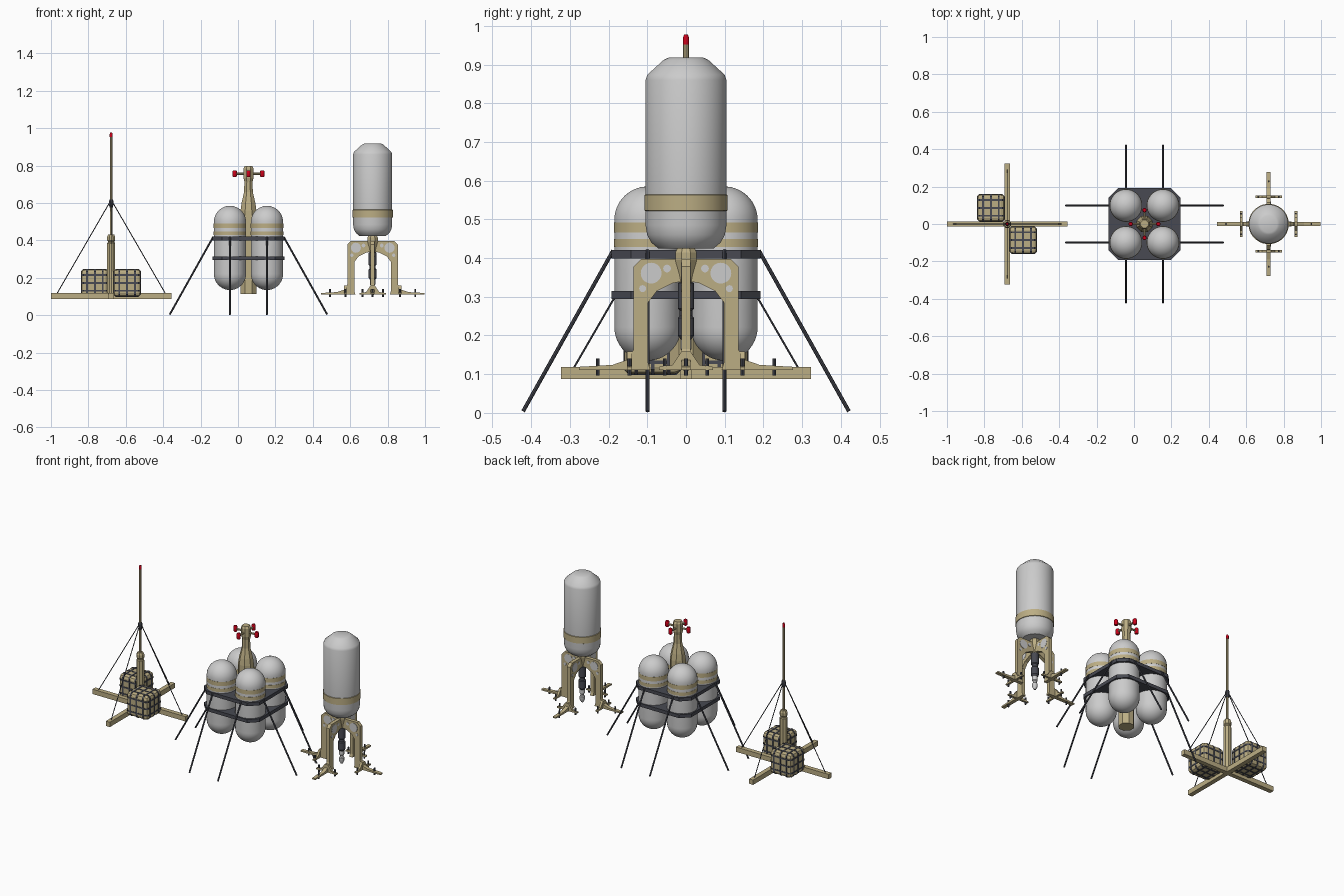
import bpy, bmesh, math
from mathutils import Matrix, Vector

if "Cube" in bpy.data.objects:
    bpy.data.objects.remove(bpy.data.objects["Cube"])


def colour(name, rgb):
    m = bpy.data.materials.new(name)
    m.diffuse_color = (*rgb, 1)
    m.use_nodes = True
    m.node_tree.nodes["Principled BSDF"].inputs["Base Color"].default_value = m.diffuse_color
    return m


TAN = colour("tan", (0.50, 0.42, 0.23))
DARK = colour("dark", (0.065, 0.068, 0.085))
RED = colour("red", (0.6, 0.0, 0.01))


def finish(name, bm, mat=None, matrix=None, smooth=False):
    if matrix is not None:
        bmesh.ops.transform(bm, matrix=matrix, verts=bm.verts)
    bmesh.ops.recalc_face_normals(bm, faces=bm.faces)
    me = bpy.data.meshes.new(name)
    bm.to_mesh(me)
    bm.free()
    if smooth:
        me.shade_smooth()
        me.set_sharp_from_angle(angle=math.radians(32))
    if mat:
        me.materials.append(mat)
    ob = bpy.data.objects.new(name, me)
    bpy.context.collection.objects.link(ob)
    return ob


def lathe(name, profile, x, y, n=32, mat=None, smooth=True):
    """Turned solid from (radius, z) points, capped at both ends."""
    bm = bmesh.new()
    rings = []
    for r, z in profile:
        rings.append([bm.verts.new((r * math.cos(a), r * math.sin(a), z))
                      for a in [(i + 0.5) * math.tau / n for i in range(n)]])
    for lo, hi in zip(rings, rings[1:]):
        for i in range(n):
            j = (i + 1) % n
            bm.faces.new((lo[i], lo[j], hi[j], hi[i]))
    bm.faces.new(rings[0])
    bm.faces.new(rings[-1])
    return finish(name, bm, mat, Matrix.Translation((x, y, 0)), smooth)


def rod(name, a, b, r, mat=None, n=8):
    a, b = Vector(a), Vector(b)
    d = b - a
    bm = bmesh.new()
    bmesh.ops.create_cone(bm, cap_ends=True, segments=n, radius1=r, radius2=r, depth=d.length)
    m = Matrix.Translation((a + b) / 2) @ d.to_track_quat('Z', 'Y').to_matrix().to_4x4()
    return finish(name, bm, mat, m, n > 8)


def prism(name, pts, depth, matrix, mat=None):
    """Outline in local x, y extruded along local z, centred."""
    bm = bmesh.new()
    f = bm.faces.new([bm.verts.new((u, v, -depth / 2)) for u, v in pts])
    ext = bmesh.ops.extrude_face_region(bm, geom=[f])
    vs = [e for e in ext["geom"] if isinstance(e, bmesh.types.BMVert)]
    bmesh.ops.translate(bm, verts=vs, vec=(0, 0, depth))
    return finish(name, bm, mat, matrix)


def box(name, centre, size, mat=None, bevel=0):
    bm = bmesh.new()
    bmesh.ops.create_cube(bm, size=1, matrix=Matrix.Diagonal((*size, 1)))
    if bevel:
        bmesh.ops.bevel(bm, geom=bm.edges[:], offset=bevel, segments=2, profile=0.5, affect='EDGES')
    return finish(name, bm, mat, Matrix.Translation(centre))


def chamfered(h, c):
    k = h - c
    return [(h, -k), (h, k), (k, h), (-k, h), (-h, k), (-h, -k), (-k, -h), (k, -h)]


SIDES = [(1, 0), (0, 1), (-1, 0), (0, -1)]

# ---- Left station: crossed beams, mast, stay cables and netted crates
LX = -0.678
box("base_beam_x", (LX, 0, 0.103), (0.645, 0.028, 0.03), TAN)
box("base_beam_y", (LX, 0, 0.103), (0.028, 0.645, 0.0304), TAN)
lathe("mast_lower", [(0.023, 0.115), (0.023, 0.385), (0.019, 0.39), (0.019, 0.395),
                     (0.023, 0.40), (0.023, 0.42), (0.017, 0.432)], LX, 0, 8, TAN, False)
rod("mast_upper", (LX, 0, 0.43), (LX, 0, 0.955), 0.0075, TAN)
lathe("mast_beacon", [(0.008, 0.952), (0.008, 0.97), (0.005, 0.977)], LX, 0, 12, RED)
lathe("stay_collar", [(0.009, 0.575), (0.013, 0.59), (0.013, 0.61), (0.009, 0.62)], LX, 0, 8, DARK, False)
for dx, dy in SIDES:
    rod("stay_cable", (LX + dx * 0.01, dy * 0.01, 0.60), (LX + dx * 0.29, dy * 0.29, 0.116), 0.0025, DARK, 6)

for cx, cy in ((-0.765, 0.086), (-0.593, -0.086)):
    c, s = Vector((cx, cy, 0.173)), 0.146
    box("crate", c, (s, s, s), TAN, 0.018)
    turns = [Matrix.Identity(4), Matrix.Rotation(math.pi / 2, 4, 'X'), Matrix.Rotation(math.pi / 2, 4, 'Y')]
    for turn in turns:
        for k in (-0.042, 0, 0.042):
            m = Matrix.Translation(c) @ turn @ Matrix.Translation((0, 0, k))
            prism("crate_strap", chamfered(s / 2 + 0.002, 0.014), 0.009, m, DARK)

# ---- Middle station: four capsule tanks round a column, two plates, eight legs
MX, TO, TR = 0.056, 0.099, 0.0865
Z0, Z1 = 0.135, 0.585
arc = [math.radians(a) for a in range(2, 91, 8)]
capsule = [(TR * math.sin(a), Z0 + TR - TR * math.cos(a)) for a in arc]
capsule += [(TR * math.sin(a), Z1 - TR + TR * math.cos(a)) for a in reversed(arc)]
for sx in (-1, 1):
    for sy in (-1, 1):
        x, y = MX + sx * TO, sy * TO
        lathe("tank", capsule, x, y)
        for lo, hi in ((0.428, 0.449), (0.466, 0.492)):
            lathe("tank_stripe", [(TR + 0.001, lo), (TR + 0.001, hi)], x, y, 32, TAN)
for z in (0.305, 0.41):
    prism("tank_plate", chamfered(0.192, 0.05), 0.021, Matrix.Translation((MX, 0, z)), DARK)
lathe("column", [(0.046, 0.115), (0.046, 0.56), (0.040, 0.60), (0.025, 0.66), (0.024, 0.715),
                 (0.029, 0.735), (0.029, 0.785), (0.022, 0.797)], MX, 0, 8, TAN, False)
for dx, dy in SIDES:
    rod("thruster_arm", (MX, 0, 0.757), (MX + dx * 0.07, dy * 0.07, 0.757), 0.006, TAN)
    lathe("thruster", [(0.009, 0.739), (0.012, 0.744), (0.012, 0.770), (0.009, 0.775)],
          MX + dx * 0.074, dy * 0.074, 12, RED)
    for s in (-TO, TO):
        top = (MX + dx * 0.188 - dy * s, dy * 0.188 + dx * s, 0.42)
        foot = (MX + dx * 0.421 - dy * s, dy * 0.421 + dx * s, 0.004)
        rod("support_leg", top, foot, 0.005, DARK)

# ---- Right station: tank on four bracket legs with a central drill
RX = 0.72
lathe("main_tank", [(0.072, 0.425), (0.090, 0.44), (0.101, 0.46), (0.105, 0.485), (0.105, 0.86),
                    (0.100, 0.874), (0.058, 0.912), (0.045, 0.918)], RX, 0)
lathe("main_tank_band", [(0.104, 0.521), (0.108, 0.523), (0.108, 0.563), (0.104, 0.565)], RX, 0, 32, TAN)
lathe("hub", [(0.018, 0.335), (0.022, 0.36), (0.030, 0.395), (0.030, 0.415), (0.022, 0.43)],
      RX, 0, 8, TAN, False)
lathe("drill_body", [(0.014, 0.34), (0.022, 0.335), (0.022, 0.27), (0.017, 0.265), (0.017, 0.25),
                     (0.022, 0.245), (0.022, 0.20), (0.015, 0.19)], RX, 0, 12, DARK)
lathe("drill_bit", [(0.015, 0.195), (0.015, 0.165), (0.011, 0.16), (0.011, 0.15), (0.015, 0.145),
                    (0.015, 0.125), (0.006, 0.108)], RX, 0, 12)

leg = [(0.01, 0.398), (0.115, 0.398), (0.135, 0.378), (0.135, 0.165), (0.15, 0.138), (0.19, 0.124),
       (0.277, 0.119), (0.277, 0.111), (0.092, 0.111), (0.098, 0.13), (0.098, 0.285),
       (0.075, 0.315), (0.035, 0.335), (0.01, 0.34)]
fin = [(-0.07, 0.111), (0.07, 0.111), (0.07, 0.119), (0.035, 0.124), (0.012, 0.158),
       (-0.012, 0.158), (-0.035, 0.124), (-0.07, 0.119)]
upright = Matrix.Rotation(math.pi / 2, 4, 'X')
for i in range(4):
    place = Matrix.Translation((RX, 0, 0)) @ Matrix.Rotation(i * math.pi / 2, 4, 'Z')
    prism("bracket_leg", leg, 0.022, place @ upright, TAN)
    side = Matrix.Translation((0.146, 0, 0)) @ Matrix.Rotation(math.pi / 2, 4, 'Z') @ upright
    prism("foot_crossbar", fin, 0.014, place @ side, TAN)
    for r, z, rad in ((0.09, 0.361, 0.027), (0.049, 0.373, 0.010), (0.112, 0.321, 0.009)):
        rod("bracket_disc", place @ Vector((r, -0.0125, z)), place @ Vector((r, 0.0125, z)), rad, None, 20)
    # ground anchors through the foot and crossbar
    for r, t in ((0.228, 0), (0.146, 0.055), (0.146, -0.055)):
        rod("anchor_pin", place @ Vector((r, t, 0.097)), place @ Vector((r, t, 0.14)), 0.005, DARK)
